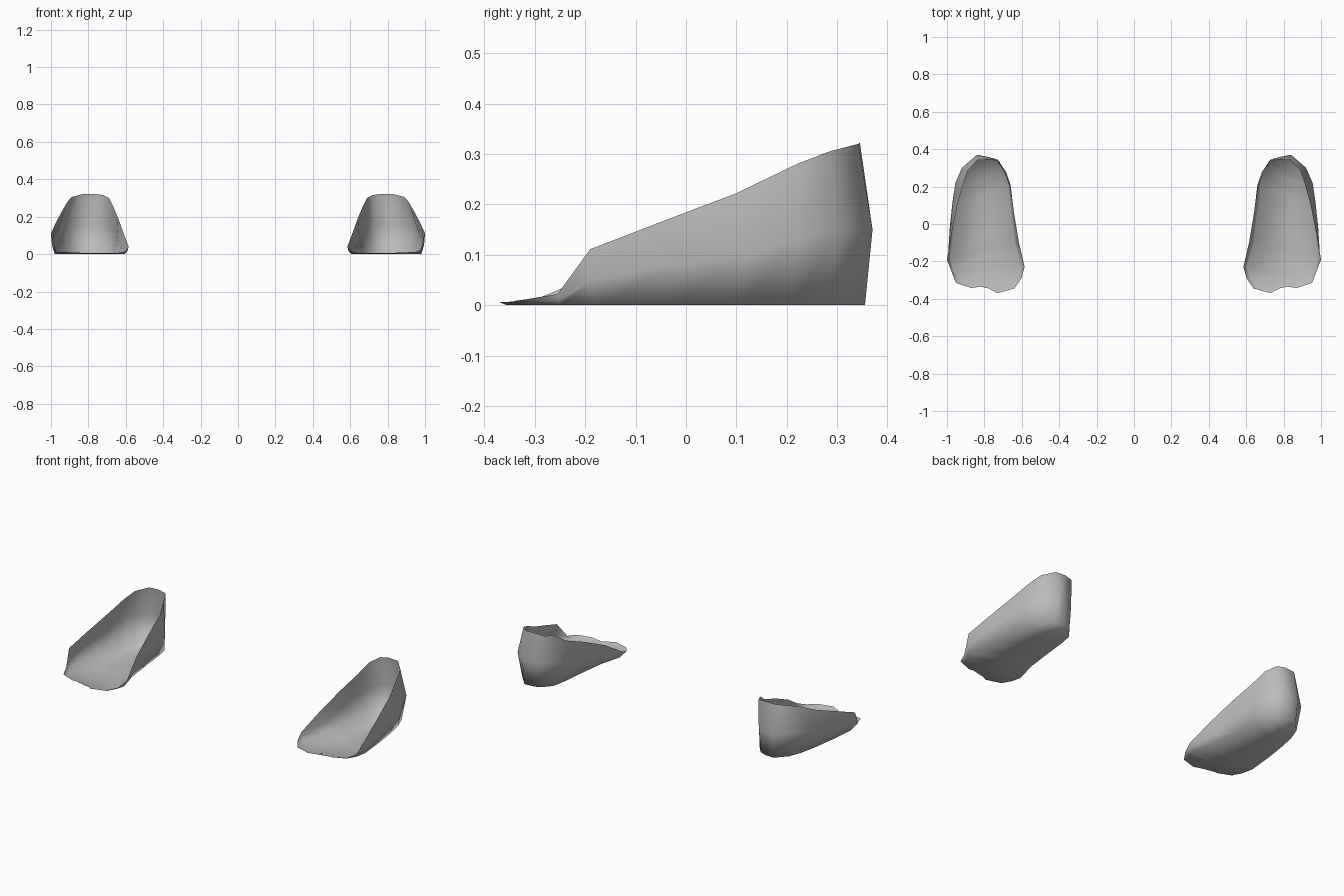
import bpy, bmesh, math

grey = bpy.data.materials.new("mid grey")
grey.diffuse_color = (0.5, 0.5, 0.5, 1)

# Outline loops, clockwise from the toe: sole edge, wall middle, open rim
SOLE = [(.80, -.32), (.865, -.325), (.935, -.30), (.965, -.25), (.98, -.18),
        (.965, -.03), (.945, .11), (.925, .21), (.895, .29), (.835, .355),
        (.77, .35), (.735, .335), (.69, .28), (.675, .20), (.66, .06),
        (.64, -.10), (.605, -.23), (.625, -.285), (.66, -.335), (.73, -.355)]
WALL = [(.80, -.327, .003), (.868, -.333, .003), (.945, -.308, .006), (.975, -.25, .012),
        (.995, -.185, .05), (.985, -.02, .08), (.97, .12, .10), (.955, .22, .13),
        (.92, .30, .15), (.84, .37, .15), (.785, .36, .15), (.73, .345, .15),
        (.685, .28, .14), (.66, .21, .12), (.648, .06, .09), (.625, -.10, .05),
        (.59, -.23, .018), (.612, -.288, .005), (.65, -.34, .003), (.73, -.363, .003)]
RIM = [(.80, -.332, .006), (.87, -.342, .008), (.952, -.315, .012), (.975, -.255, .022),
       (1.0, -.19, .111), (.975, -.05, .165), (.945, .10, .222), (.912, .22, .28),
       (.89, .285, .305), (.835, .342, .32), (.77, .345, .322), (.72, .335, .316),
       (.69, .27, .30), (.665, .20, .25), (.642, .06, .195), (.615, -.10, .12),
       (.585, -.23, .04), (.602, -.29, .015), (.64, -.345, .007), (.73, -.37, .006)]


def open_shoe(name, side):
    bm = bmesh.new()
    loops = [[bm.verts.new((side * p[0], p[1], p[2] if len(p) > 2 else 0)) for p in loop]
             for loop in (SOLE, WALL, RIM)]
    n = len(SOLE)
    # side walls
    for low, high in zip(loops, loops[1:]):
        for i in range(n):
            j = (i + 1) % n
            bm.faces.new((low[i], low[j], high[j], high[i]))
    # flat sole, bridged across
    s = loops[0]
    for i in range(n // 2 - 1):
        bm.faces.new((s[i], s[n - 1 - i], s[n - 2 - i], s[i + 1]))
    if side < 0:
        bmesh.ops.reverse_faces(bm, faces=bm.faces)
    for f in bm.faces:
        f.smooth = True
    me = bpy.data.meshes.new(name)
    bm.to_mesh(me)
    bm.free()
    me.materials.append(grey)
    ob = bpy.data.objects.new(name, me)
    bpy.context.collection.objects.link(ob)


open_shoe("left_shoe", 1)
open_shoe("right_shoe", -1)
